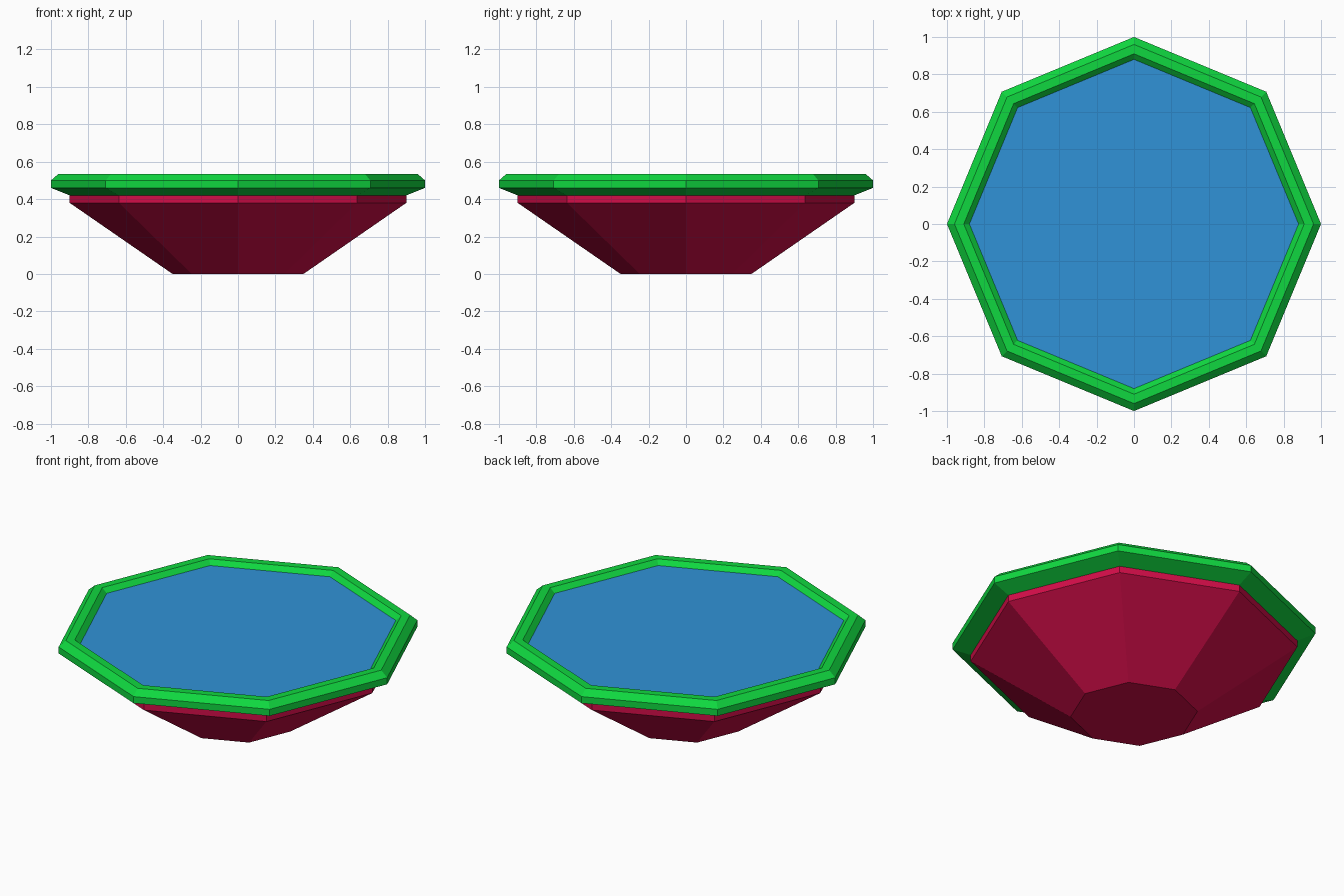
import bpy, bmesh, math

if "Cube" in bpy.data.objects:
    bpy.data.objects.remove(bpy.data.objects["Cube"])

SIDES = 8

def material(name, rgb):
    m = bpy.data.materials.new(name)
    m.diffuse_color = (*rgb, 1)
    m.use_nodes = True
    m.node_tree.nodes["Principled BSDF"].inputs["Base Color"].default_value = m.diffuse_color
    return m

def lathe(name, profile, mat, closed=False):
    """Spin a (radius, z) profile into an eight-sided solid; cap the ends if it is open."""
    bm = bmesh.new()
    rings = []
    for r, z in profile:
        rings.append([bm.verts.new((r * math.cos(i * math.tau / SIDES),
                                    r * math.sin(i * math.tau / SIDES), z))
                      for i in range(SIDES)])
    pairs = list(zip(rings, rings[1:]))
    if closed:
        pairs.append((rings[-1], rings[0]))
    else:
        bm.faces.new(rings[0][::-1])
        if len(rings) > 1:
            bm.faces.new(rings[-1])
    for a, b in pairs:
        for i in range(SIDES):
            j = (i + 1) % SIDES
            bm.faces.new((a[i], a[j], b[j], b[i]))
    bmesh.ops.recalc_face_normals(bm, faces=bm.faces)
    me = bpy.data.meshes.new(name)
    bm.to_mesh(me)
    bm.free()
    me.materials.append(mat)
    ob = bpy.data.objects.new(name, me)
    bpy.context.collection.objects.link(ob)
    return ob

red = material("crimson", (0.65, 0.004, 0.065))
green = material("green", (0.005, 0.68, 0.05))
blue = material("water blue", (0.03, 0.29, 0.68))

# tapered bowl with a short upright collar
lathe("bowl", [(0.35, 0), (0.90, 0.38), (0.90, 0.42)], red)

# bevelled rim
lathe("rim", [(0.88, 0.42), (0.90, 0.42), (1.0, 0.46), (1.0, 0.50), (0.96, 0.535),
              (0.91, 0.535), (0.88, 0.508)], green, closed=True)

# contents filling the bowl up to just below the rim
lathe("water", [(0.88, 0.425), (0.88, 0.508)], blue)
